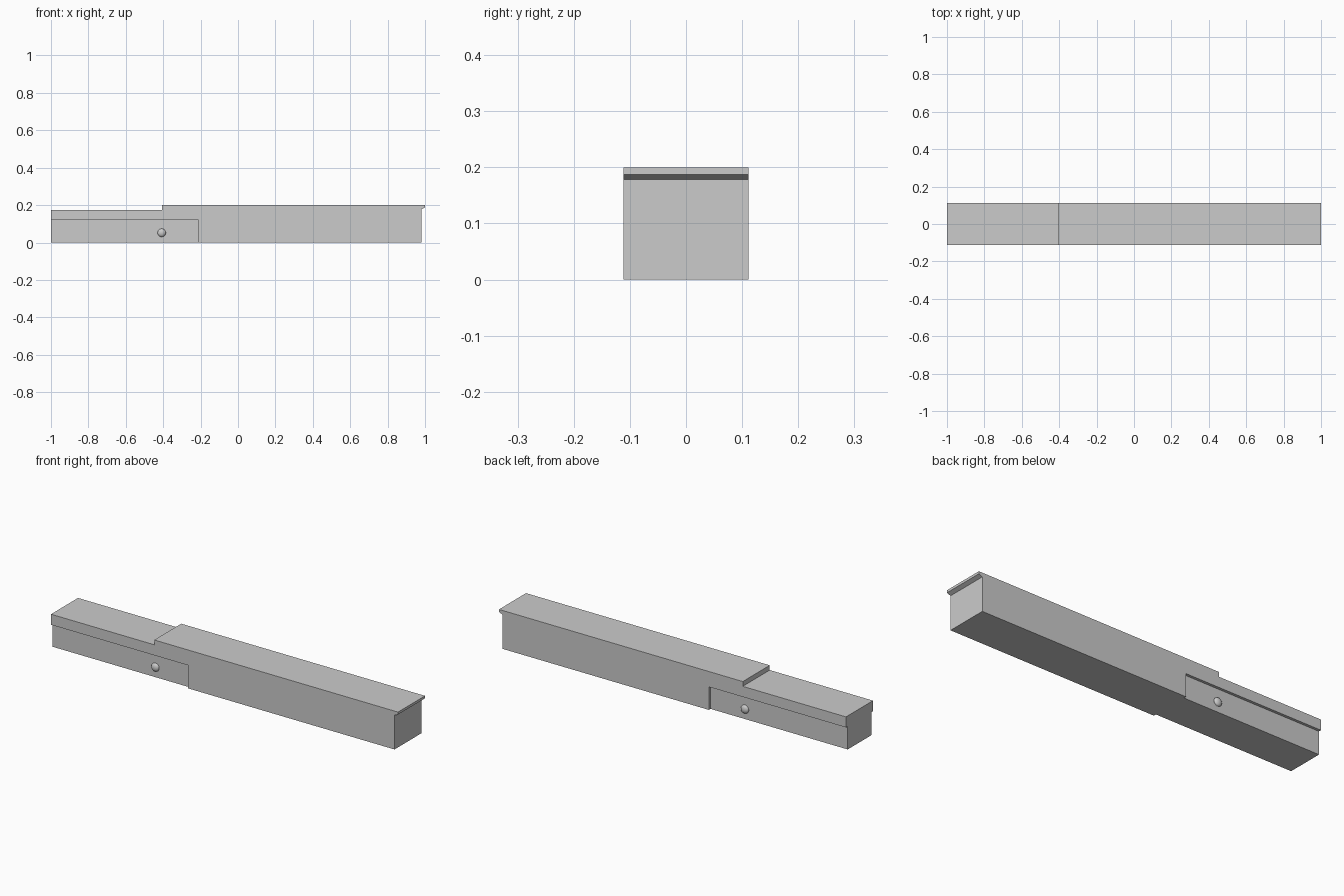
import bpy, bmesh, math
from mathutils import Matrix

if "Cube" in bpy.data.objects:
    bpy.data.objects.remove(bpy.data.objects["Cube"])

HALF_WIDTH = 0.111    # full bar
HALF_TONGUE = 0.097   # recessed lower section

grey = bpy.data.materials.new("plain_grey")
grey.use_nodes = True
colour = (0.6, 0.6, 0.6, 1)
grey.diffuse_color = colour
grey.node_tree.nodes["Principled BSDF"].inputs["Base Color"].default_value = colour


def add_object(name, bm):
    bmesh.ops.recalc_face_normals(bm, faces=bm.faces)
    mesh = bpy.data.meshes.new(name)
    bm.to_mesh(mesh)
    bm.free()
    mesh.materials.append(grey)
    obj = bpy.data.objects.new(name, mesh)
    bpy.context.collection.objects.link(obj)
    return obj


def extrude_profile(name, points, half):
    """Extrude an x-z outline across the width, centred on y = 0."""
    bm = bmesh.new()
    face = bm.faces.new([bm.verts.new((x, -half, z)) for x, z in points])
    result = bmesh.ops.extrude_face_region(bm, geom=[face])
    verts = [v for v in result["geom"] if isinstance(v, bmesh.types.BMVert)]
    bmesh.ops.translate(bm, verts=verts, vec=(0, 2 * half, 0))
    return add_object(name, bm)


# Main bar with its stepped top and the slanted lip at one end
extrude_profile("main_bar", [
    (-1, 0.12), (-0.21, 0.12), (-0.21, 0), (0.98, 0), (0.98, 0.178),
    (1, 0.187), (1, 0.2), (-0.405, 0.2), (-0.405, 0.175), (-1, 0.175),
], HALF_WIDTH)

# Narrower block under the low end
extrude_profile("recessed_block", [(-1, 0), (-0.21, 0), (-0.21, 0.12), (-1, 0.12)], HALF_TONGUE)

# Domed pin heads, one in each side recess
for side, name in ((-1, "front_pin"), (1, "back_pin")):
    bm = bmesh.new()
    bmesh.ops.create_uvsphere(bm, u_segments=32, v_segments=16, radius=1)
    bmesh.ops.bisect_plane(bm, geom=bm.verts[:] + bm.edges[:] + bm.faces[:],
                           plane_co=(0, 0, 0), plane_no=(0, 0, 1), clear_inner=True)
    bmesh.ops.transform(bm, verts=bm.verts, matrix=(
        Matrix.Translation((-0.408, side * HALF_TONGUE, 0.052))
        @ Matrix.Rotation(-side * math.pi / 2, 4, "X")
        @ Matrix.Diagonal((0.022, 0.022, 0.0135, 1))))
    pin = add_object(name, bm)
    pin.data.shade_smooth()
